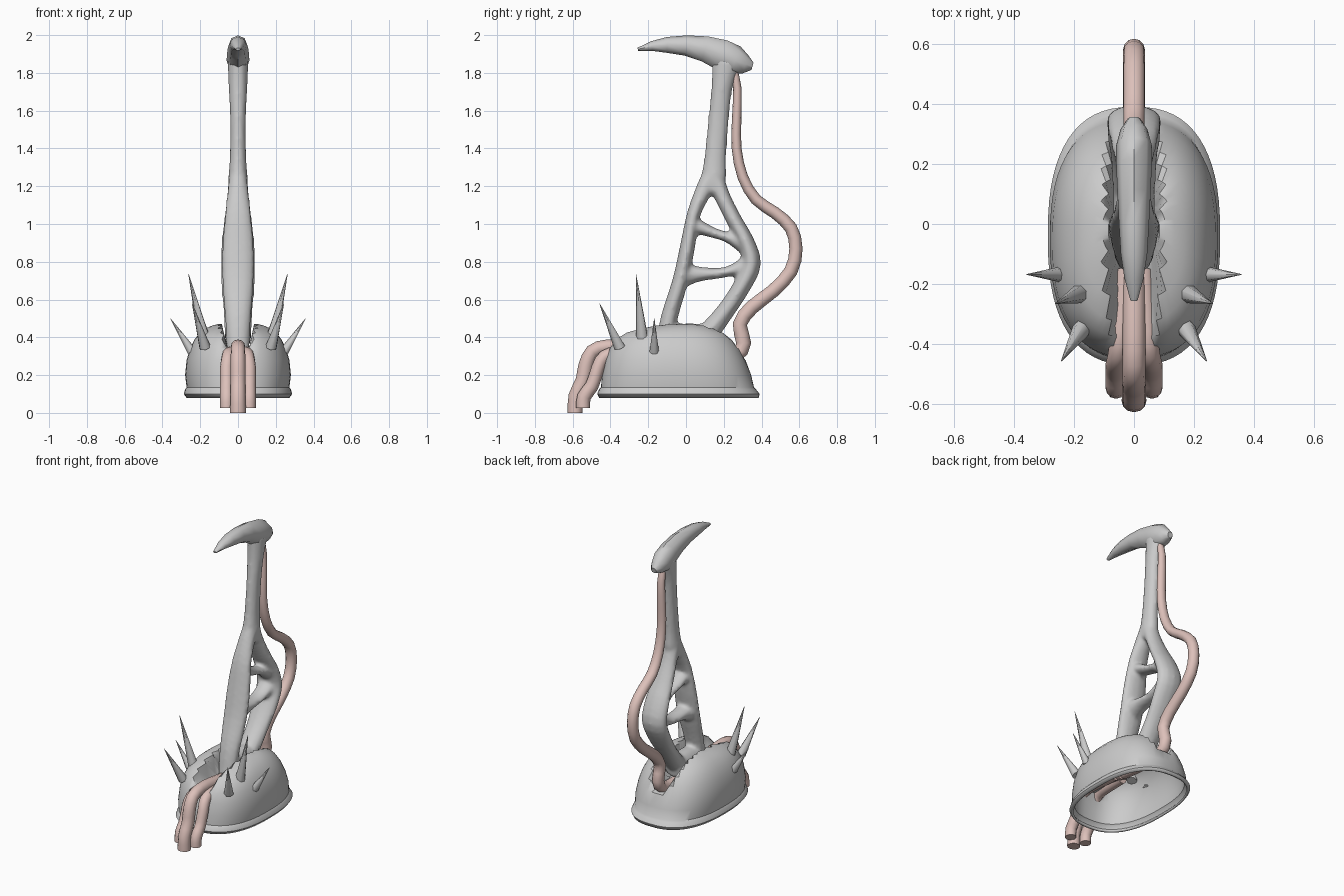
import bpy, bmesh, math
from mathutils import Vector

pink = bpy.data.materials.new("pink_rubber")
pink.diffuse_color = (0.72, 0.53, 0.49, 1)


def finish(name, bm, mat=None, angle=40):
    bmesh.ops.recalc_face_normals(bm, faces=bm.faces)
    me = bpy.data.meshes.new(name)
    bm.to_mesh(me)
    bm.free()
    ob = bpy.data.objects.new(name, me)
    bpy.context.collection.objects.link(ob)
    if mat:
        me.materials.append(mat)
    bpy.ops.object.select_all(action='DESELECT')
    ob.select_set(True)
    bpy.context.view_layer.objects.active = ob
    bpy.ops.object.shade_smooth_by_angle(angle=math.radians(angle))
    return ob


def smooth_path(pts, steps):
    # Catmull-Rom subdivision of the station list
    v = [Vector(p) for p in pts]
    v = [2 * v[0] - v[1]] + v + [2 * v[-1] - v[-2]]
    out = []
    for i in range(1, len(v) - 2):
        a, b, c, d = v[i - 1:i + 3]
        for s in range(steps):
            t = s / steps
            out.append(0.5 * (2 * b + (c - a) * t + (2 * a - 5 * b + 4 * c - d) * t * t
                              + (3 * b - a - 3 * c + d) * t ** 3))
    return out + [v[-2]]


def bridge(bm, r1, r2):
    n = len(r1)
    for k in range(n):
        bm.faces.new((r1[k], r1[(k + 1) % n], r2[(k + 1) % n], r2[k]))


def loft(bm, pts, xs=(0, 0), sides=12, steps=2):
    # stations are (y, z, half thickness in side view, half width in x)
    st = smooth_path(pts, steps)
    rings = []
    for i, p in enumerate(st):
        q0, q1 = st[max(i - 1, 0)], st[min(i + 1, len(st) - 1)]
        t = Vector((0, q1[0] - q0[0], q1[1] - q0[1])).normalized()
        nrm = Vector((0, -t.z, t.y))
        x = xs[0] + (xs[1] - xs[0]) * min(1, 2 * i / (len(st) - 1))
        c = Vector((x, p[0], p[1]))
        ang = [2 * math.pi * k / sides for k in range(sides)]
        rings.append([bm.verts.new(c + nrm * (p[2] * math.cos(a)) + Vector((p[3] * math.sin(a), 0, 0)))
                      for a in ang])
    for r1, r2 in zip(rings, rings[1:]):
        bridge(bm, r1, r2)
    bm.faces.new(rings[0])
    bm.faces.new(rings[-1])


# Base shell: stacked oval rings (z, half width, front y, back y) with a groove along the middle
levels = [(0.08, .272, -.46, .385), (0.10, .287, -.47, .39), (0.125, .28, -.46, .37),
          (0.135, .272, -.45, .36), (0.2, .28, -.445, .345), (0.28, .272, -.43, .315),
          (0.34, .255, -.41, .285), (0.39, .23, -.38, .25), (0.425, .2, -.33, .21),
          (0.448, .17, -.25, .16), (0.463, .135, -.17, .12), (0.47, .105, -.12, .08),
          (0.47, .085, -.11, .07), (0.46, .065, -.1, .06), (0.46, .04, -.09, .05), (0.46, .02, -.08, .04)]
N = 64
bm = bmesh.new()
rings = []
for z, hx, y0, y1 in levels:
    ring = []
    for k in range(N):
        a = 2 * math.pi * k / N
        c, s = math.cos(a), math.sin(a)
        x = hx * math.copysign(abs(c) ** .8, c)
        y = (y0 + y1) / 2 + (y1 - y0) / 2 * math.copysign(abs(s) ** .8, s)
        t = min(1, max(0, (abs(x) - .05) / .045))
        floor = .32 - .12 * max(0, y)
        zz = min(z, floor + .17 * t * t * (3 - 2 * t)) if t < 1 else z
        ring.append(bm.verts.new((x, y, zz)))
    rings.append(ring)
for r1, r2 in zip(rings, rings[1:]):
    bridge(bm, r1, r2)
bm.faces.new(rings[-1])
shell = finish("base_shell", bm)
sol = shell.modifiers.new("thickness", 'SOLIDIFY')
sol.thickness = 0.015
sol.offset = -1

# Neck frame: struts fused into one organic piece
bm = bmesh.new()
struts = [
    [(-.12, .33, .045, .06), (-.09, .5, .045, .07), (-.03, .7, .042, .085), (.008, .88, .04, .085),
     (.04, 1.05, .036, .07), (.095, 1.18, .045, .055), (.14, 1.28, .045, .045)],
    [(.14, 1.17, .035, .05), (.147, 1.24, .066, .052), (.155, 1.35, .058, .044), (.172, 1.55, .055, .042),
     (.19, 1.72, .056, .05), (.215, 1.87, .08, .056)],
    [(.15, 1.25, .05, .05), (.195, 1.14, .042, .06), (.255, 1.02, .042, .075), (.315, .91, .045, .088),
     (.345, .79, .052, .092), (.295, .67, .048, .09), (.21, .54, .048, .078), (.1, .4, .06, .07)],
    [(-.11, .4, .07, .068), (.02, .4, .075, .07), (.15, .4, .07, .07)],
    [(.03, 1.0, .045, .06), (.14, .955, .028, .05), (.22, .93, .028, .05), (.31, .89, .05, .06)],
    [(-.02, .73, .07, .07), (.07, .735, .04, .055), (.18, .74, .028, .05), (.26, .76, .033, .055),
     (.34, .79, .06, .07)],
]
for s in struts:
    loft(bm, s, steps=3)
neck = finish("neck_frame", bm)
rm = neck.modifiers.new("fuse", 'REMESH')
rm.mode = 'VOXEL'
rm.voxel_size = 0.012
rm.use_smooth_shade = True
sm = neck.modifiers.new("soften", 'SMOOTH')
sm.factor = 0.5
sm.iterations = 5

# Hooked head
bm = bmesh.new()
loft(bm, [(-.255, 1.925, .008, .012), (-.18, 1.942, .026, .032), (-.1, 1.948, .042, .044),
          (0, 1.945, .054, .05), (.1, 1.927, .068, .055), (.19, 1.895, .082, .059),
          (.26, 1.865, .08, .06), (.315, 1.845, .05, .045), (.352, 1.835, .02, .02)],
     sides=8, steps=1)
finish("hook_head", bm, angle=50)

# Rear cable, running down the back and under the groove
bm = bmesh.new()
loft(bm, [(.25, 1.83, .018, .022), (.272, 1.72, .022, .026), (.268, 1.55, .025, .03), (.268, 1.4, .026, .031),
          (.30, 1.25, .028, .033), (.37, 1.13, .03, .035), (.47, 1.06, .032, .035), (.555, .98, .034, .036),
          (.582, .87, .035, .036), (.555, .75, .036, .036), (.46, .645, .036, .036), (.35, .56, .038, .037),
          (.285, .47, .038, .038), (.305, .37, .04, .038), (.26, .3, .035, .037), (.1, .29, .035, .037),
          (-.1, .31, .035, .037)])
finish("rear_cable", bm, pink, 50)

# Front hoses: one middle, one each side
bm = bmesh.new()
loft(bm, [(-.12, .32, .038, .038), (-.3, .345, .038, .038), (-.42, .35, .038, .038), (-.495, .325, .038, .038),
          (-.53, .25, .04, .04), (-.545, .17, .04, .04), (-.582, .09, .04, .04), (-.587, 0, .04, .042)])
finish("front_hose_middle", bm, pink, 50)
for side, label in ((1, "right"), (-1, "left")):
    bm = bmesh.new()
    loft(bm, [(-.15, .31, .035, .035), (-.3, .315, .035, .035), (-.4, .312, .035, .035), (-.45, .275, .035, .035),
              (-.478, .2, .035, .035), (-.5, .14, .036, .035), (-.54, .085, .037, .035), (-.545, .025, .037, .035)],
         xs=(side * .03, side * .06))
    finish("front_hose_" + label, bm, pink, 50)

# Spikes on both lobes: base point, tip point, base radius
spikes = [((.245, -.168, .325), (.358, -.168, .5), .026),
          ((.175, -.23, .38), (.262, -.265, .735), .034),
          ((.175, -.35, .345), (.243, -.458, .58), .031)]
for side, label in ((1, "right"), (-1, "left")):
    for i, (b, t, r) in enumerate(spikes):
        b = Vector((b[0] * side, b[1], b[2]))
        t = Vector((t[0] * side, t[1], t[2]))
        d = t - b
        bm = bmesh.new()
        bmesh.ops.create_cone(bm, cap_ends=True, segments=7, radius1=r, radius2=0.001, depth=d.length)
        ob = finish("spike_%s_%d" % (label, i + 1), bm, angle=60)
        ob.location = (b + t) / 2
        ob.rotation_euler = d.to_track_quat('Z', 'Y').to_euler()
